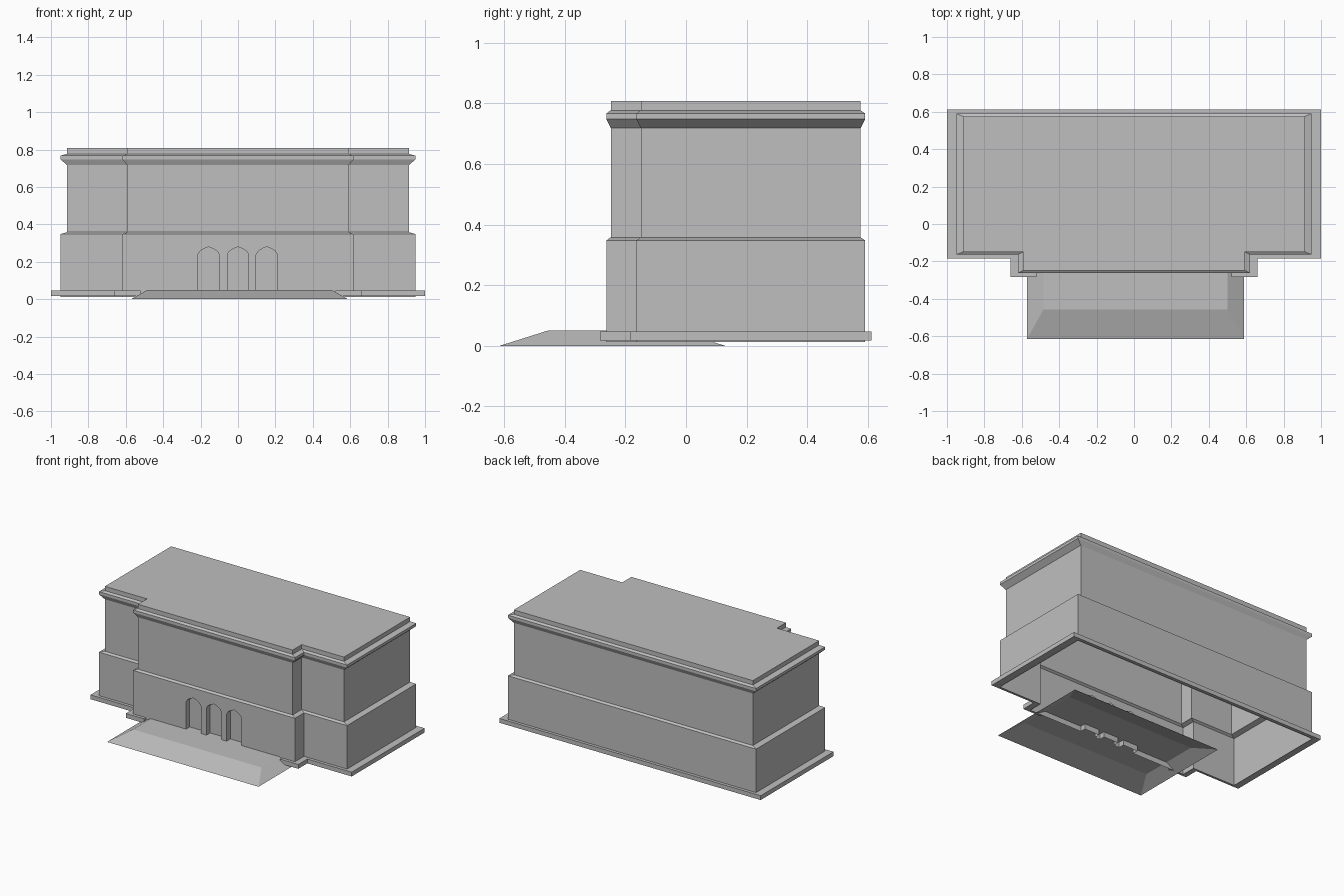
import bpy
import bmesh

cube = bpy.data.objects.get("Cube")
if cube:
    bpy.data.objects.remove(cube, do_unlink=True)

# One plain stone colour
stone = bpy.data.materials.new("pale_grey_stone")
stone.use_nodes = True
stone.diffuse_color = (0.52, 0.52, 0.52, 1)
stone.node_tree.nodes["Principled BSDF"].inputs["Base Color"].default_value = stone.diffuse_color


def finish(bm, name):
    mesh = bpy.data.meshes.new(name)
    bm.to_mesh(mesh)
    bm.free()
    mesh.materials.append(stone)
    obj = bpy.data.objects.new(name, mesh)
    bpy.context.collection.objects.link(obj)
    return obj


def plan(grow, gap=None):
    """Plan with a projecting centre bay, counter-clockwise from the front bay."""
    gx, gc, gy = grow, grow * 0.8, grow * 0.42
    x, bay = 0.915 + gx, 0.592 + gc
    back, wing, front = 0.576 + gy, -0.149 - gy, -0.248 - gy
    half = [(bay, front), (bay, wing), (x, wing), (x, back)]
    if gap:
        half.insert(0, (gap, front))
    return half + [(-px, py) for px, py in reversed(half)]


def loop(bm, points, z):
    return [bm.verts.new((x, y, z)) for x, y in points]


def bridge(bm, a, b, closed=True):
    """Quads between two matching loops; returns them in order."""
    n = len(a)
    return [bm.faces.new((a[i], a[(i + 1) % n], b[(i + 1) % n], b[i]))
            for i in range(n if closed else n - 1)]


LEDGE = 0.035
FOOT = 0.013

# Building shell: storeys, sloped ledge, cornice, parapet and roof
bm = bmesh.new()
profile = [(LEDGE, FOOT), (LEDGE, 0.348), (0, 0.358), (0, 0.718),
           (LEDGE, 0.748), (LEDGE, 0.767), (0, 0.777), (0, 0.807)]
loops = [loop(bm, plan(g), z) for g, z in profile]
for k, (low, high) in enumerate(zip(loops, loops[1:])):
    walls = bridge(bm, low, high)
    if k == 0:
        # The last quad is the front of the bay, rebuilt below with niches
        bmesh.ops.delete(bm, geom=[walls[-1]], context='FACES_ONLY')
bm.faces.new(loops[-1])

# Entrance wall with three arched niches
left, right = loops[0][-1], loops[0][0]
front_y = left.co.y
arch = [(-0.057, FOOT), (-0.057, 0.238), (-0.045, 0.257), (-0.025, 0.27), (0, 0.28)]
arch += [(-x, z) for x, z in reversed(arch[:-1])]
outline = [left]
for cx in (-0.157, 0, 0.154):
    rim = [bm.verts.new((cx + x, front_y, z)) for x, z in arch]
    inner = [bm.verts.new((cx + x, front_y + 0.04, z)) for x, z in arch]
    bridge(bm, rim, inner, closed=False)
    bm.faces.new(inner)
    outline += rim
bm.faces.new(outline + [right, loops[1][0], loops[1][-1]])
bmesh.ops.recalc_face_normals(bm, faces=bm.faces)
finish(bm, "building_shell")

# Plinth band around the foot, open at the entrance
bm = bmesh.new()
section = [(LEDGE, 0.017), (0.085, 0.017), (0.085, 0.047), (LEDGE, 0.047)]
rails = [loop(bm, plan(g, gap=0.52), z) for g, z in section]
for a, b in zip(rails, rails[1:]):
    bridge(bm, a, b, closed=False)
for end in (0, -1):
    bm.faces.new([rail[end] for rail in rails])
bmesh.ops.recalc_face_normals(bm, faces=bm.faces)
finish(bm, "plinth")

# Sloped entrance platform, hollow underneath
bm = bmesh.new()


def rectangle(hx, hy):
    cx, cy = 0.008, -0.2425
    return [(cx - hx, cy - hy), (cx + hx, cy - hy), (cx + hx, cy + hy), (cx - hx, cy + hy)]


bottom = loop(bm, rectangle(0.58, 0.3725), 0)
top = loop(bm, rectangle(0.492, 0.2145), 0.05)
bridge(bm, bottom, top)
bm.faces.new(top)
bmesh.ops.recalc_face_normals(bm, faces=bm.faces)
finish(bm, "entrance_platform")
